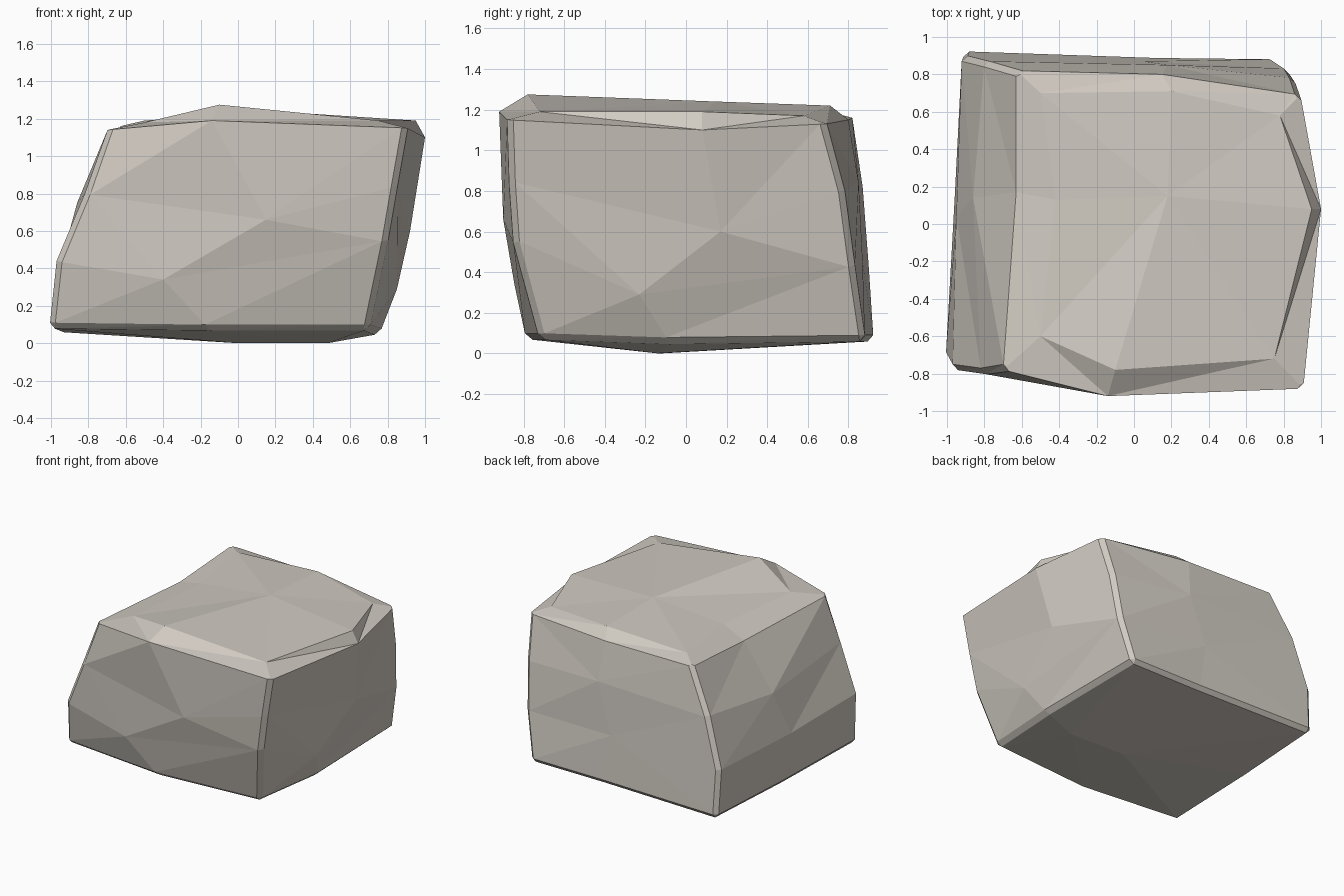
import bpy
import bmesh

# Remove the default object
default = bpy.data.objects.get("Cube")
if default:
    bpy.data.objects.remove(default, do_unlink=True)

# Stone colour
stone = bpy.data.materials.new("warm grey stone")
colour = (0.63, 0.59, 0.535, 1.0)
stone.use_nodes = True
stone.diffuse_color = colour
shader = next(n for n in stone.node_tree.nodes if n.type == "BSDF_PRINCIPLED")
shader.inputs["Base Color"].default_value = colour
shader.inputs["Roughness"].default_value = 0.9

# Upright profiles around the boulder, each listed from bottom to top;
# the last point of each lies on the upper face, inside the rim
profiles = {
    "front right corner": [(-1.01, -.71, .08), (-.97, -.78, .44), (-.82, -.80, .8), (-.70, -.78, 1.14), (-.5, -.6, 1.18)],
    "front": [(-.15, -.785, .07), (-.40, -.845, .34), (.15, -.90, .66), (-.14, -.92, 1.19), (-.1, -.78, 1.275)],
    "front left corner": [(.70, -.72, .07), (.80, -.85, .55), (.85, -.87, .84), (.905, -.88, 1.15), (.75, -.72, 1.19)],
    "left": [(.76, -.08, .05), (.85, -.23, .29), (.92, .17, .6), (1, .08, 1.1), (.95, .08, 1.19)],
    "back left corner": [(.75, .885, .06), (.83, .83, .43), (.86, .78, .8), (.89, .69, 1.13), (.78, .58, 1.17)],
    "back": [(.12, .89, .06), (.05, .87, .45), (.18, .85, .84), (.15, .80, 1.15), (.2, .71, 1.22)],
    "back right corner": [(-.91, .925, .06), (-.92, .90, .44), (-.80, .87, .83), (-.63, .82, 1.16), (-.5, .7, 1.19)],
    "right": [(-.96, .14, .06), (-.95, .04, .42), (-.86, .14, .75), (-.63, .17, 1.12), (-.42, .13, 1.18)],
}

bm = bmesh.new()
columns = [[bm.verts.new(p) for p in points] for points in profiles.values()]
pairs = list(zip(columns, columns[1:] + columns[:1]))

# Side walls and the outer facets of the top
for a, b in pairs:
    for k in range(len(a) - 1):
        bm.faces.new((a[k], b[k], b[k + 1], a[k + 1]))

# Middle of the top
crown = bm.verts.new((.18, .15, 1.24))
for a, b in pairs:
    bm.faces.new((a[-1], b[-1], crown))

# Underside, falling to a short ridge that rests on the ground
ridge = [bm.verts.new((0, -.12, 0)), bm.verts.new((.48, -.14, 0))]


def ridge_end(column):
    return ridge[1] if column[0].co.x > .3 else ridge[0]


for a, b in pairs:
    near, far = ridge_end(a), ridge_end(b)
    bm.faces.new((b[0], a[0], near) if near == far else (b[0], a[0], near, far))

bmesh.ops.recalc_face_normals(bm, faces=bm.faces)

# Chamfer the lower rim and the four upright corners
sharp = [bm.edges.get((a[0], b[0])) for a, b in pairs]
for column in columns[::2]:
    sharp += [bm.edges.get(pair) for pair in zip(column[:3], column[1:4])]
bmesh.ops.bevel(bm, geom=sharp, offset=.03, offset_type="OFFSET",
                segments=1, profile=.5, affect="EDGES", clamp_overlap=True)
bmesh.ops.triangulate(bm, faces=bm.faces)

mesh = bpy.data.meshes.new("boulder")
bm.to_mesh(mesh)
bm.free()
mesh.materials.append(stone)
boulder = bpy.data.objects.new("boulder", mesh)
bpy.context.collection.objects.link(boulder)
